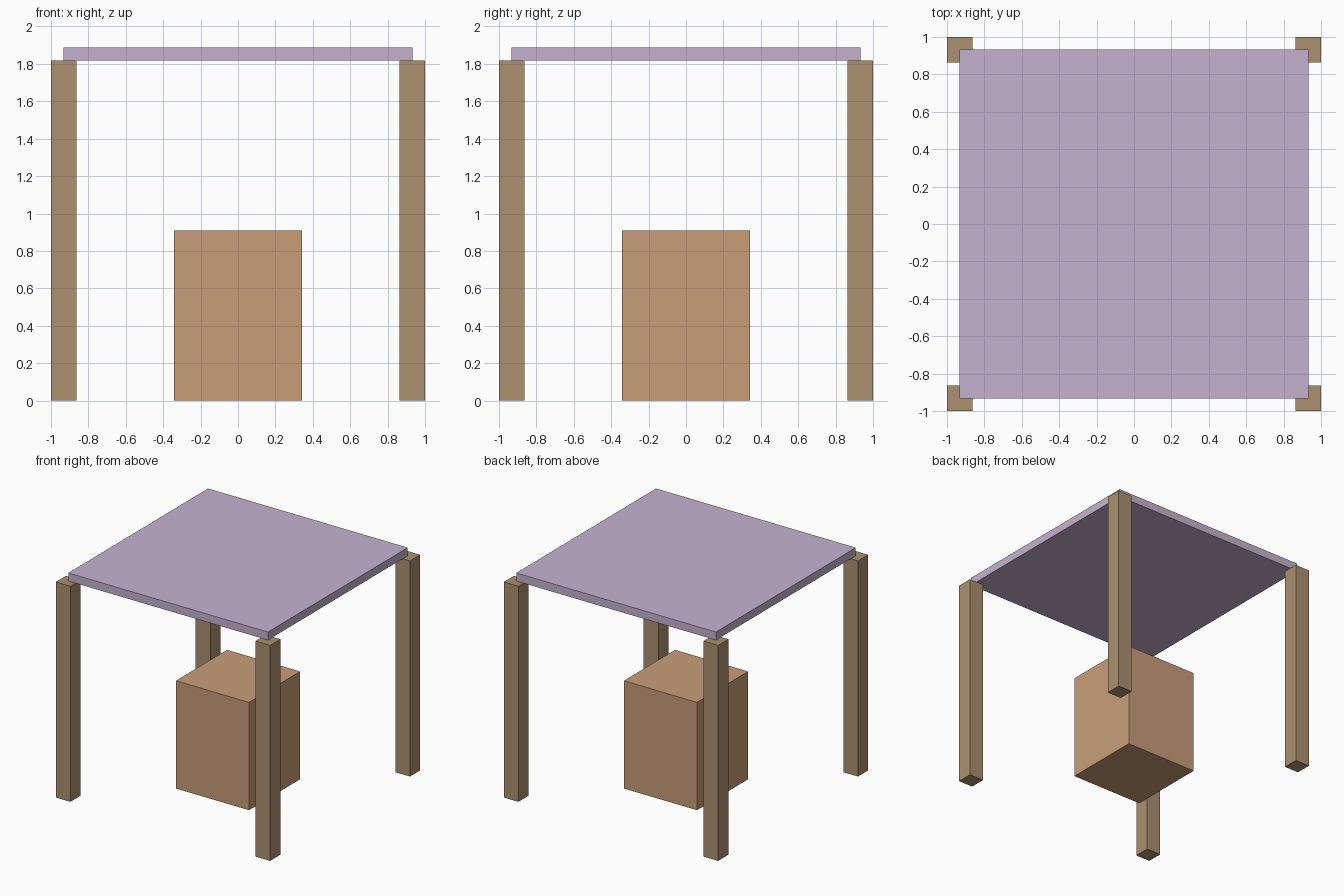
import bpy

if "Cube" in bpy.data.objects:
    bpy.data.objects.remove(bpy.data.objects["Cube"])


def material(name, rgb):
    mat = bpy.data.materials.new(name)
    mat.diffuse_color = (*rgb, 1.0)
    mat.use_nodes = True
    mat.node_tree.nodes["Principled BSDF"].inputs["Base Color"].default_value = mat.diffuse_color
    return mat


def box(name, x, y, base, size, mat):
    """Box with its base centre at (x, y, base)."""
    bpy.ops.mesh.primitive_cube_add(size=1, location=(x, y, base + size[2] / 2))
    obj = bpy.context.object
    obj.name = name
    obj.scale = size
    bpy.ops.object.transform_apply(location=False, rotation=False, scale=True)
    obj.data.materials.append(mat)
    return obj


post_wood = material("post_wood", (0.41, 0.28, 0.16))
counter_wood = material("counter_wood", (0.58, 0.34, 0.19))
canopy_cloth = material("canopy_cloth", (0.56, 0.45, 0.63))

POST_W, POST_H, POST_POS = 0.1364, 1.8182, 0.9318

# Four corner posts
for y, depth in ((-POST_POS, "front"), (POST_POS, "back")):
    for x, side in ((-POST_POS, "left"), (POST_POS, "right")):
        box(f"{depth}_{side}_post", x, y, 0, (POST_W, POST_W, POST_H), post_wood)

# Flat canopy resting on the posts, its corners at the post centres
box("canopy", 0, 0, POST_H, (2 * POST_POS, 2 * POST_POS, 0.0682), canopy_cloth)

# Central block under the canopy
box("counter_block", 0, 0, 0, (0.6818, 0.6818, 0.9091), counter_wood)
